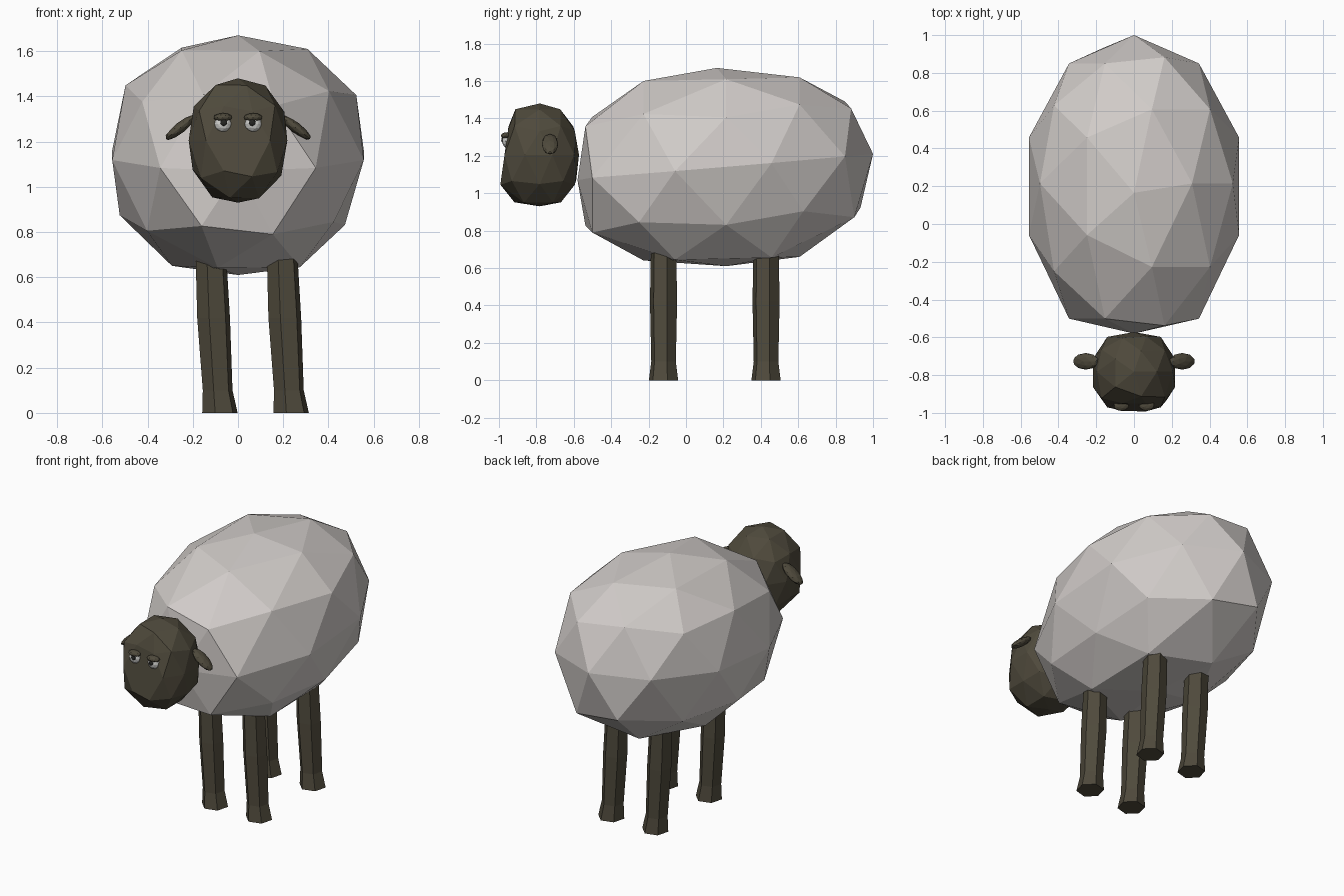
import bpy, bmesh, math
from mathutils import Vector, Matrix

cube = bpy.data.objects.get("Cube")
if cube:
    bpy.data.objects.remove(cube)


def material(name, rgb):
    m = bpy.data.materials.new(name)
    m.use_nodes = True
    m.diffuse_color = (*rgb, 1)
    m.node_tree.nodes["Principled BSDF"].inputs["Base Color"].default_value = (*rgb, 1)
    return m


wool = material("wool grey", (0.64, 0.605, 0.585))
skin = material("dark brown skin", (0.078, 0.068, 0.045))
white = material("eye white", (0.62, 0.62, 0.60))
black = material("pupil black", (0.02, 0.02, 0.018))


def finish(name, bm, mat):
    bmesh.ops.recalc_face_normals(bm, faces=bm.faces[:])
    me = bpy.data.meshes.new(name)
    bm.to_mesh(me)
    bm.free()
    me.materials.append(mat)
    ob = bpy.data.objects.new(name, me)
    bpy.context.collection.objects.link(ob)
    return ob


def ball(name, mat, shape):
    """Faceted ball whose unit vertices are moved by the shape function."""
    bm = bmesh.new()
    bmesh.ops.create_icosphere(bm, subdivisions=2, radius=1)
    for v in bm.verts:
        v.co = shape(v.co.copy())
    return finish(name, bm, mat)


def ellipsoid(name, mat, centre, radii, turn=0):
    rot = Matrix.Rotation(turn, 3, 'Y')
    return ball(name, mat, lambda c: Vector(centre) + rot @ (c * Vector(radii)))


# Woolly body: blunt low front, rounded back tilted upwards, flat belly
def body_shape(c):
    x = 0.585 * c.x
    y = 0.215 + c.y * (0.785 if c.y > 0 else 0.885)
    z = 1.14 + 0.53 * c.z + (0.07 * c.y + 0.08 * c.z) * (1 - c.z ** 2)
    if -0.9 < c.z < -0.8:
        z -= 0.02
        x *= 1.1 if c.x > 0 else 0.95
    elif c.z < -0.5 and c.x > 0.8:
        x *= 0.95
    elif c.z < -0.4 and c.y > 0.7:
        y += 0.05
    elif c.z > 0.9:
        y -= 0.05
    return Vector((x, max(y, -0.58), z))


ball("body", wool, body_shape)


# Head: round crown, boxier jaw, flat sloping face
def head_shape(c):
    k = 2.3 if c.z > 0 else 2.7
    c = c / (abs(c.x) ** k + abs(c.y) ** k + abs(c.z) ** k) ** (1 / k)
    z = 1.205 + 0.275 * c.z
    x = 0.222 * c.x * (1 + 0.1 * min(c.z, 0))
    face = -0.957 - 0.14 * (1.3 - z)
    y = -0.782 + c.y * (0.25 if c.y < 0 else 0.21)
    return Vector((x, max(y, face), z))


ball("head", skin, head_shape)

# Ears and eyes on both sides
for side, label in ((1, "left"), (-1, "right")):
    ellipsoid(label + "_ear", skin, (side * 0.255, -0.727, 1.262),
              (0.085, 0.044, 0.024), side * math.radians(38))
    ellipsoid(label + "_eye", white, (side * 0.067, -0.957, 1.278), (0.038, 0.026, 0.037))
    ellipsoid(label + "_pupil", black, (side * 0.063, -0.98, 1.284), (0.015, 0.008, 0.015))
    ellipsoid(label + "_eyelid", skin, (side * 0.067, -0.96, 1.307), (0.042, 0.03, 0.019))


# Six-sided legs with flared feet: height, sideways shift, radius
LEG = ((0, 0.04, 0.081), (0.1, 0.03, 0.068), (0.42, 0.012, 0.075), (0.7, 0, 0.07))


def leg(name, x, y):
    bm = bmesh.new()
    rings = []
    for z, shift, r in LEG:
        angles = [math.radians(15 + 60 * i) for i in range(6)]
        rings.append([bm.verts.new((x + shift + r * math.cos(a), y + r * math.sin(a), z))
                      for a in angles])
    for low, high in zip(rings, rings[1:]):
        for i in range(6):
            j = (i + 1) % 6
            bm.faces.new((low[i], low[j], high[j], high[i]))
    bm.faces.new(rings[0][::-1])
    bm.faces.new(rings[-1])
    finish(name, bm, skin)


for end, y in (("front", -0.12), ("back", 0.428)):
    for label, x in (("right", -0.12), ("left", 0.195)):
        leg(f"{end}_{label}_leg", x, y)
